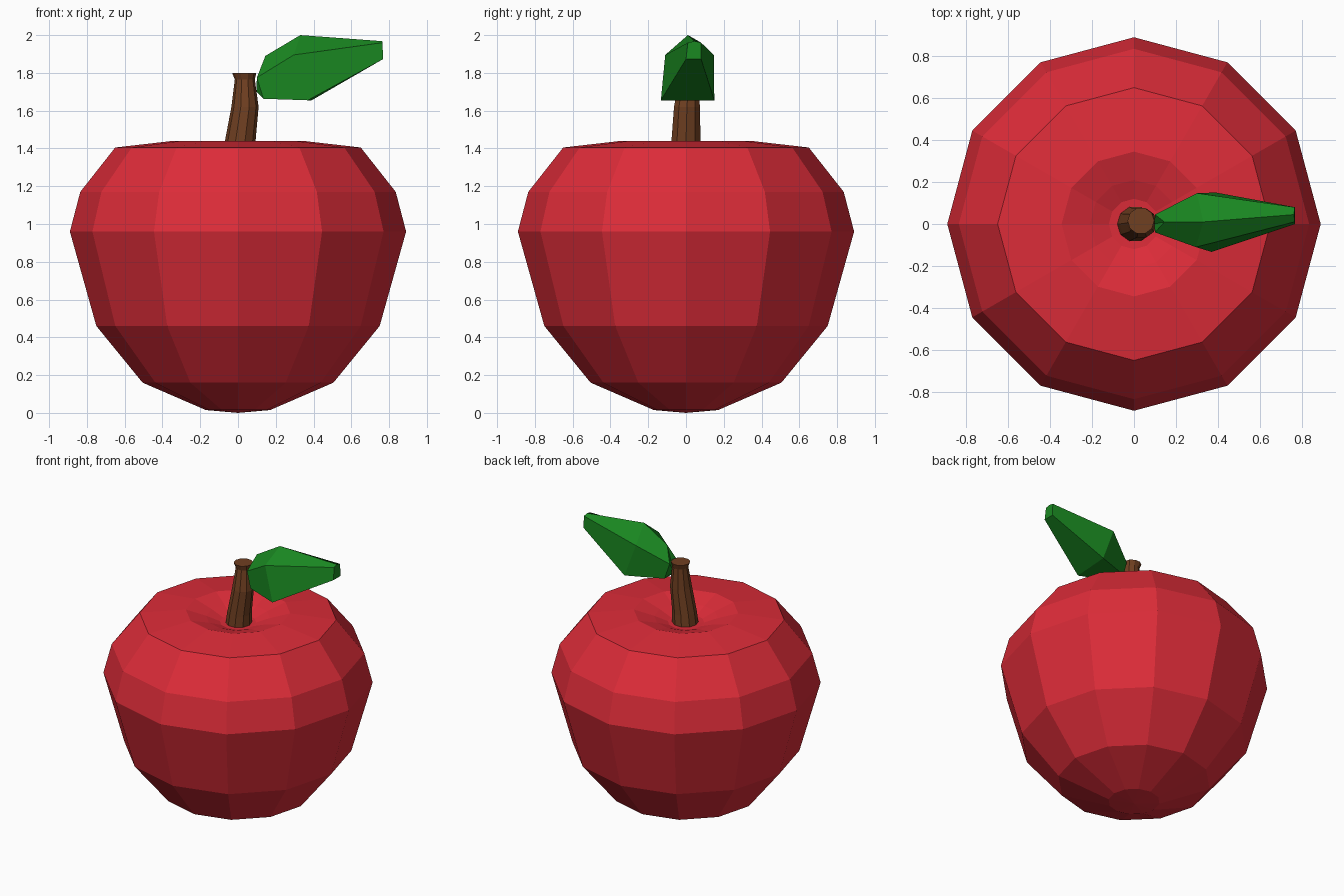
import bpy, bmesh
from math import cos, sin, pi

if "Cube" in bpy.data.objects:
    bpy.data.objects.remove(bpy.data.objects["Cube"])


def material(name, rgb):
    m = bpy.data.materials.new(name)
    m.diffuse_color = (*rgb, 1)
    m.use_nodes = True
    m.node_tree.nodes["Principled BSDF"].inputs["Base Color"].default_value = m.diffuse_color
    return m


def loft(name, rings, mat, start=None, end=None):
    """Skin closed rings of points; ends are a fan to a point or a flat cap."""
    bm = bmesh.new()
    loops = [[bm.verts.new(p) for p in ring] for ring in rings]
    n = len(loops[0])
    for a, b in zip(loops, loops[1:]):
        for i in range(n):
            j = (i + 1) % n
            bm.faces.new((a[i], a[j], b[j], b[i]))
    for loop, tip in ((loops[0], start), (loops[-1], end)):
        if tip is None:
            bm.faces.new(loop)
        else:
            v = bm.verts.new(tip)
            for i in range(n):
                bm.faces.new((loop[i], loop[(i + 1) % n], v))
    bmesh.ops.recalc_face_normals(bm, faces=bm.faces)
    mesh = bpy.data.meshes.new(name)
    bm.to_mesh(mesh)
    bm.free()
    mesh.materials.append(mat)
    obj = bpy.data.objects.new(name, mesh)
    bpy.context.collection.objects.link(obj)
    return obj


def circle(x, y, z, r, n):
    return [(x + r * cos(2 * pi * i / n), y + r * sin(2 * pi * i / n), z)
            for i in range(n)]


red = material("red skin", (0.72, 0.025, 0.04))
brown = material("brown bark", (0.16, 0.05, 0.015))
green = material("green leaf", (0.01, 0.24, 0.015))

# Fruit body: 12-sided lathe with a dimple on top
profile = [(0.17, 0.015), (0.505, 0.16), (0.75, 0.46), (0.89, 0.96),
           (0.835, 1.17), (0.65, 1.405), (0.345, 1.44), (0.21, 1.40),
           (0.12, 1.365)]
loft("fruit_body", [circle(0, 0, z, r, 12) for r, z in profile], red,
     start=(0, 0, 0), end=(0, 0, 1.36))

# Stem: leaning, tapered, flared at the top
stem = [(0.005, 0, 1.35, 0.087), (0.012, 0, 1.44, 0.081),
        (0.037, 0.005, 1.62, 0.072), (0.036, 0.015, 1.765, 0.053),
        (0.033, 0.015, 1.80, 0.064)]
loft("stem", [circle(x, y, z, r, 10) for x, y, z, r in stem], brown)

# Leaf: five-sided sections (ridge, shoulders, lower edges)
base = [(0.145, 0.01, 1.89), (0.10, 0.045, 1.775), (0.135, 0.055, 1.663),
        (0.135, -0.05, 1.663), (0.10, -0.04, 1.775)]
middle = [(0.33, 0.01, 2.0), (0.30, 0.147, 1.895), (0.39, 0.15, 1.655),
          (0.37, -0.133, 1.655), (0.295, -0.11, 1.895)]
tip = [(0.763, 0.045, 1.968), (0.765, 0.08, 1.96), (0.768, 0.08, 1.873),
       (0.768, 0.0, 1.873), (0.765, 0.01, 1.96)]
loft("leaf", [base, middle, tip], green, start=(0.097, 0.0, 1.70))
